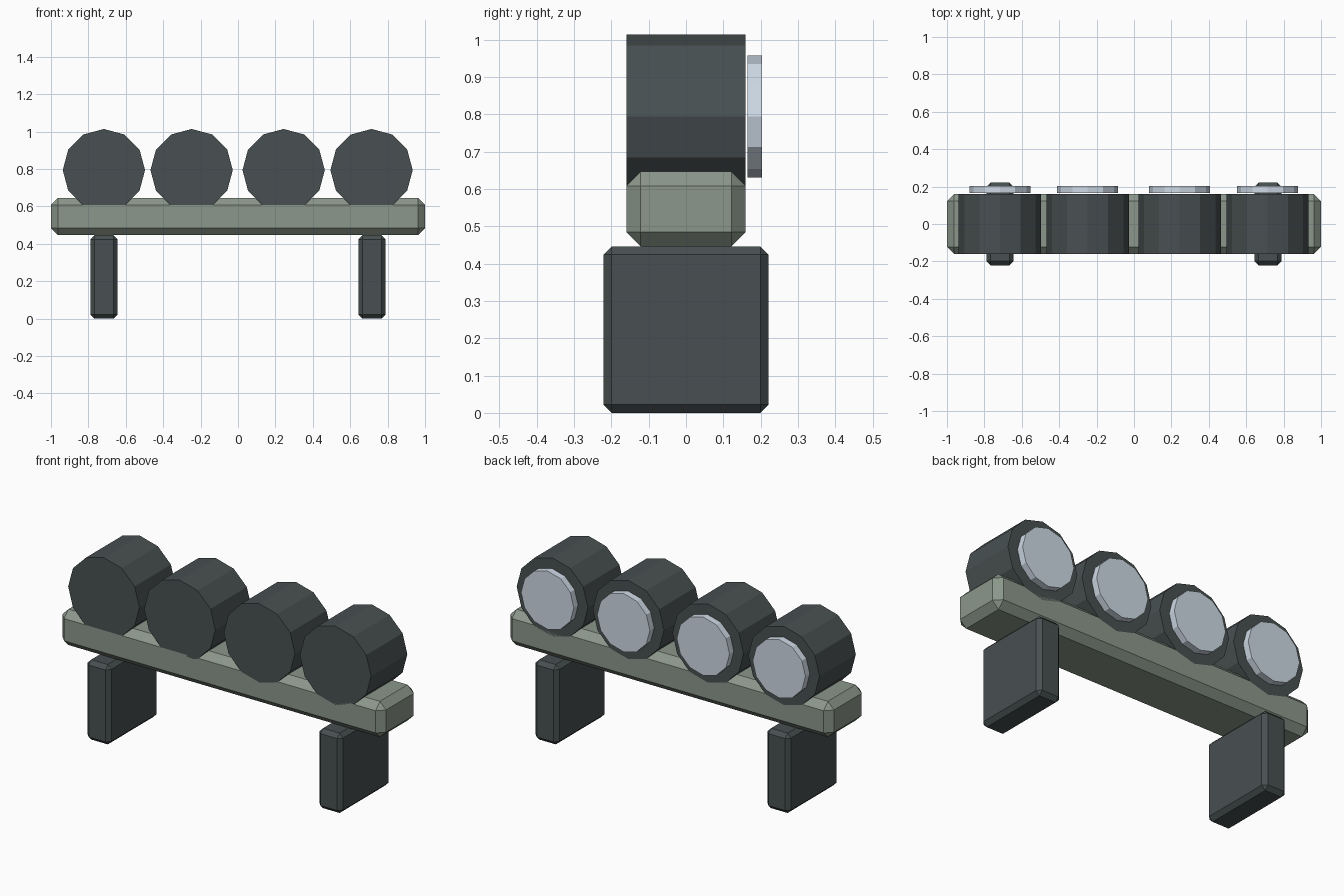
import bpy
import math

if "Cube" in bpy.data.objects:
    bpy.data.objects.remove(bpy.data.objects["Cube"])


def material(name, rgb):
    m = bpy.data.materials.new(name)
    m.diffuse_color = (*rgb, 1)
    m.use_nodes = True
    m.node_tree.nodes["Principled BSDF"].inputs["Base Color"].default_value = m.diffuse_color
    return m


dark = material("dark_metal", (0.065, 0.08, 0.082))
green = material("grey_green_paint", (0.26, 0.31, 0.26))
glass = material("pale_glass", (0.62, 0.70, 0.79))


def box(name, centre, size, chamfer, mat):
    bpy.ops.mesh.primitive_cube_add(size=1, location=centre)
    ob = bpy.context.object
    ob.name = name
    ob.scale = size
    bpy.ops.object.transform_apply(location=False, rotation=False, scale=True)
    bevel = ob.modifiers.new("chamfer", 'BEVEL')
    bevel.width = chamfer
    bevel.segments = 1
    ob.data.materials.append(mat)


def drum(name, x, z, radius, y0, y1, mat):
    # 12-sided cylinder along y, with corners at the top and the sides
    bpy.ops.mesh.primitive_cylinder_add(
        vertices=12, radius=radius, depth=y1 - y0,
        location=(x, (y0 + y1) / 2, z), rotation=(math.pi / 2, 0, 0))
    ob = bpy.context.object
    ob.name = name
    ob.data.materials.append(mat)


# Cross bar
box("cross_bar", (0, 0, 0.546), (2, 0.32, 0.2), 0.038, green)

# Two mounting feet
for side, x in (("left", -0.716), ("right", 0.716)):
    box(f"{side}_foot", (x, 0, 0.223), (0.146, 0.442, 0.446), 0.022, dark)

# Four lamp housings, each with a lens on the back
for i, x in enumerate((-0.717, -0.248, 0.244, 0.714), 1):
    drum(f"lamp_housing_{i}", x, 0.794, 0.22, -0.16, 0.16, dark)
    drum(f"lamp_lens_{i}", x, 0.794, 0.163, 0.165, 0.203, glass)
